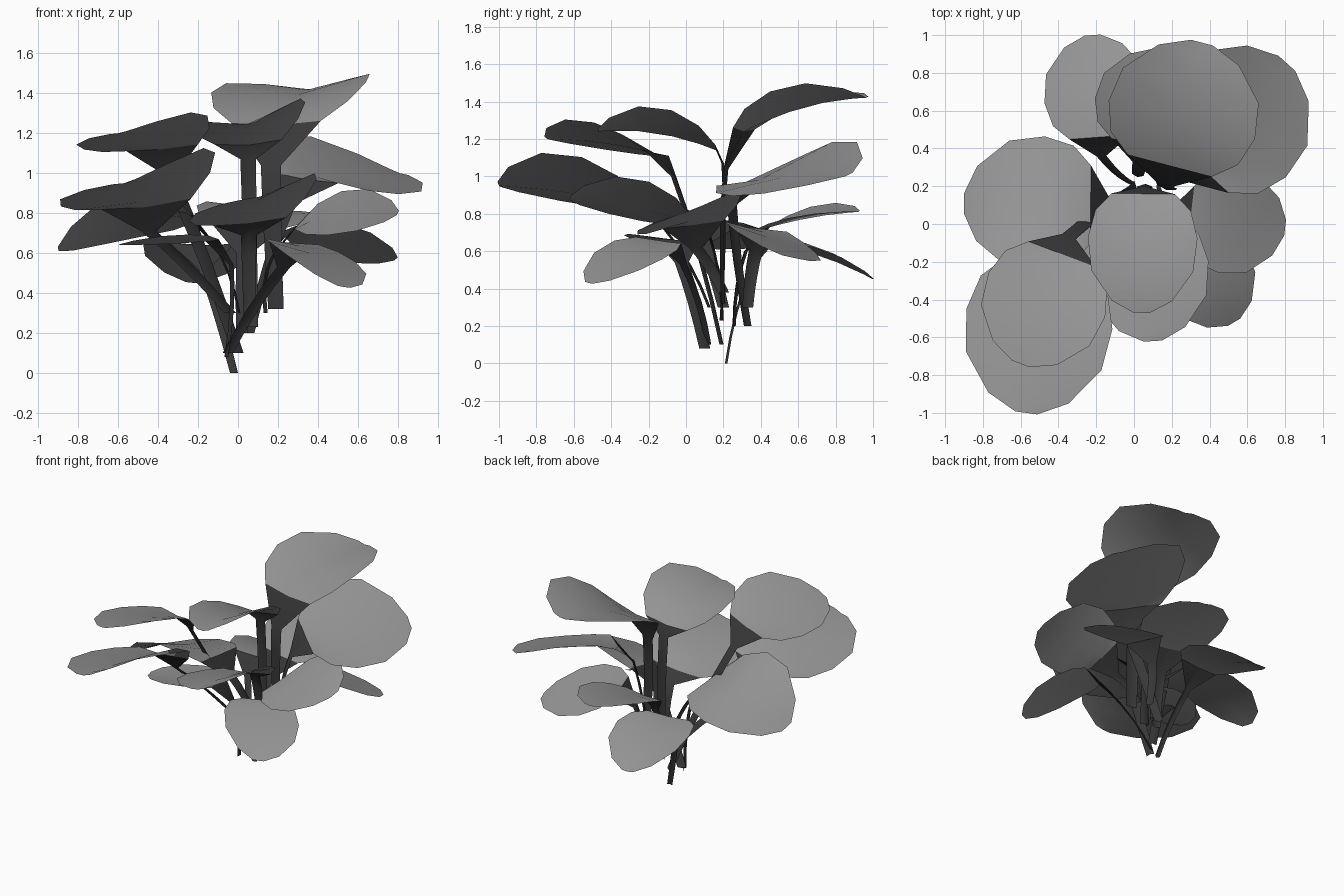
import bpy
from mathutils import Vector

if "Cube" in bpy.data.objects:
    bpy.data.objects.remove(bpy.data.objects["Cube"])


def material(name, grey):
    mat = bpy.data.materials.new(name)
    mat.use_nodes = True
    colour = (grey, grey, grey, 1)
    mat.diffuse_color = colour
    mat.node_tree.nodes["Principled BSDF"].inputs["Base Color"].default_value = colour
    return mat


LEAF = material("leaf grey", 0.3)
STEM = material("stem dark grey", 0.04)

# Leaf outline: distance along the midrib, share of half width, share of fold
OUTLINE = ((0, 0.58, 0.2), (0.14, 0.87, 0.7), (0.37, 1, 1),
           (0.65, 0.93, 0.95), (0.9, 0.55, 0.5), (1, 0.15, 0.1))


def sheet(name, rows, mat):
    """Join rows of three points (right, middle, left) into one surface."""
    verts = [p for row in rows for p in row]
    faces = []
    for i in range(len(rows) - 1):
        for j in range(2):
            a = i * 3 + j
            faces.append((a, a + 1, a + 4, a + 3))
    mesh = bpy.data.meshes.new(name)
    mesh.from_pydata(verts, [], faces)
    mesh.materials.append(mat)
    mesh.shade_smooth()
    obj = bpy.data.objects.new(name, mesh)
    bpy.context.collection.objects.link(obj)


def plant_leaf(name, base, tip, half, left_z, right_z, rib_z, root,
               stem_half=0.03, drop=0.12, back=0.1):
    base, tip, root = Vector(base), Vector(tip), Vector(root)
    along = (tip - base) * Vector((1, 1, 0))
    along.normalize()
    left = Vector((-along.y, along.x, 0))
    up = Vector((0, 0, 1))

    # Blade: a midrib arched through rib_z, with each edge at its own height
    arch = rib_z - (base.z + tip.z) / 2
    rows = []
    for u, width, fold in OUTLINE:
        rib = base.lerp(tip, u) + up * arch * 4 * u * (1 - u)
        side = left * half * width
        rows.append((
            rib + up * (right_z - rib_z) * fold - side,
            rib,
            rib + up * (left_z - rib_z) * fold + side,
        ))
    sheet(name + "_leaf", rows, LEAF)

    # Stem: a narrow ribbon that flares out to meet the base of the blade
    neck = base - along * back - up * drop
    bend = root.lerp(neck, 0.5) - along * 0.03 + up * 0.03
    ribbon = []
    for t in (0, 0.25, 0.5, 0.75, 1):
        p = root * (1 - t) ** 2 + bend * 2 * t * (1 - t) + neck * t ** 2
        side = left * stem_half * (1 + 0.3 * t)
        ribbon.append((p - side, p - along * 0.012, p + side))
    ribbon.append(rows[0])
    sheet(name + "_stem", ribbon, STEM)


# High leaves
plant_leaf("top_back", (0.19, 0.31, 1.24), (0.36, 0.96, 1.42), 0.4,
           1.43, 1.48, 1.37, (0.19, 0.2, 0.32), 0.04, 0.2)
plant_leaf("top_front", (0.05, 0.16, 1.14), (0.04, -0.47, 1.24), 0.29,
           1.37, 1.25, 1.23, (0.07, 0.18, 0.23), 0.03, 0.07, 0.03)
plant_leaf("top_front_right", (-0.38, -0.16, 1.12), (-0.6, -0.74, 1.2), 0.33,
           1.3, 1.13, 1.18, (0, 0.19, 0.1))

# Middle leaves
plant_leaf("mid_back_left", (0.33, 0.32, 0.97), (0.81, 0.85, 1.0), 0.4,
           1.19, 0.9, 1.0, (0.06, 0.33, 0.2))
plant_leaf("mid_front_right", (-0.46, -0.21, 0.83), (-0.57, -1, 0.95), 0.39,
           1.12, 0.85, 0.91, (-0.04, 0.12, 0.3))
plant_leaf("mid_front", (0.06, 0.02, 0.75), (0.1, -0.62, 0.88), 0.32,
           0.99, 0.78, 0.84, (0.06, 0.19, 0.23), 0.03, 0.06)
plant_leaf("mid_left", (0.3, 0.04, 0.74), (0.8, -0.02, 0.8), 0.28,
           0.92, 0.7, 0.8, (0.13, 0.2, 0.38))
plant_leaf("mid_right", (-0.23, 0.1, 0.77), (-0.9, 0.11, 0.62), 0.36,
           0.91, 0.67, 0.77, (0, 0.2, 0.3))
plant_leaf("mid_back", (0.05, 0.42, 0.72), (0.15, 0.92, 0.81), 0.3,
           0.85, 0.79, 0.78, (0.02, 0.26, 0.2))

# Low leaves
plant_leaf("low_back_right", (-0.18, 0.46, 0.64), (-0.22, 1, 0.45), 0.28,
           0.62, 0.6, 0.57, (-0.02, 0.22, 0), 0.02)
plant_leaf("low_back_left", (0.25, 0.4, 0.72), (0.79, 0.55, 0.57), 0.25,
           0.57, 0.73, 0.65, (0.14, 0.33, 0.3))
plant_leaf("low_front_left", (0.28, -0.1, 0.65), (0.53, -0.52, 0.43), 0.25,
           0.53, 0.63, 0.57, (-0.05, 0.12, 0.1))
plant_leaf("low_right", (-0.13, -0.05, 0.66), (-0.6, -0.18, 0.64), 0.22,
           0.69, 0.65, 0.645, (-0.06, 0.1, 0.08))
